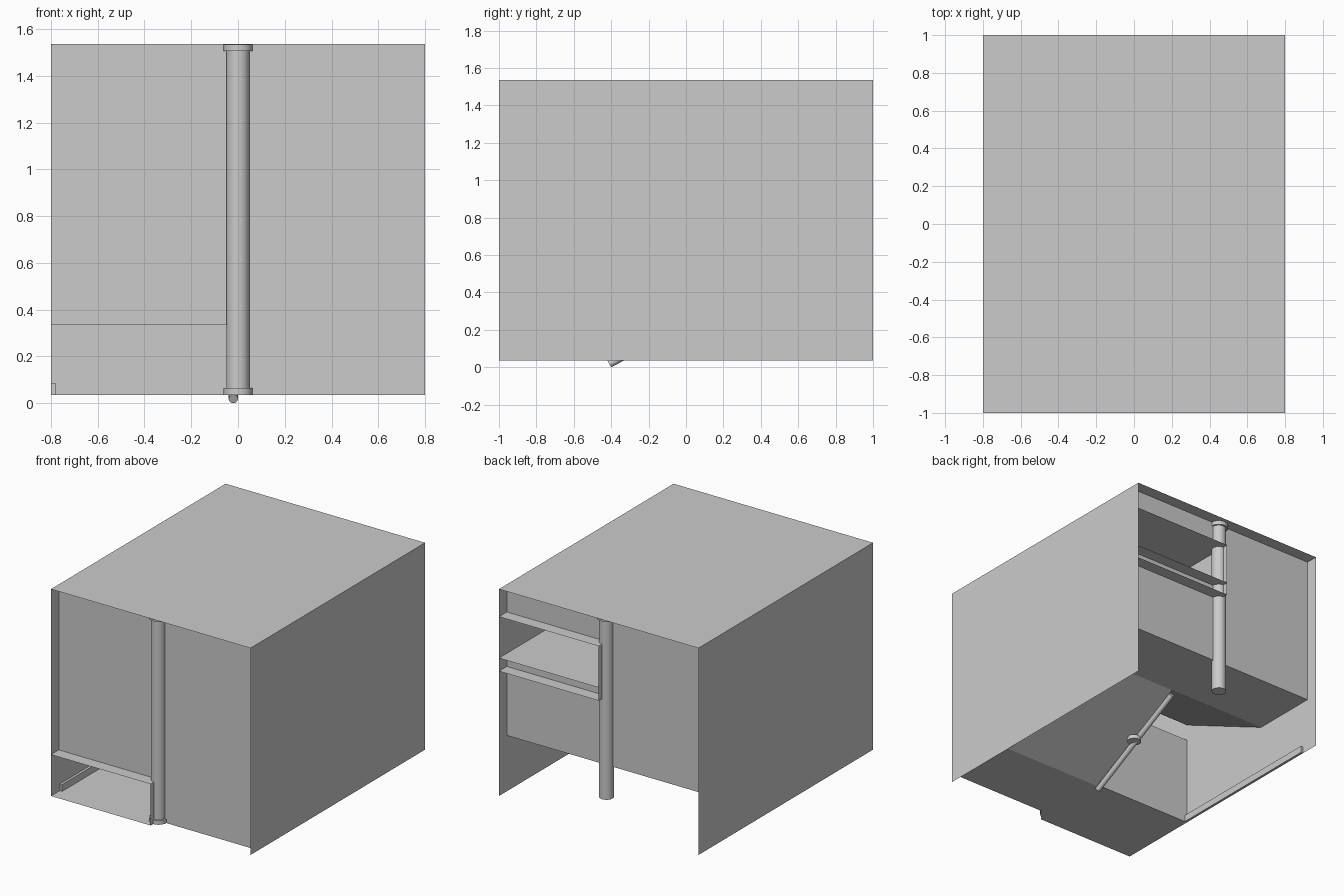
import bpy, bmesh, math
from mathutils import Vector

if "Cube" in bpy.data.objects:
    bpy.data.objects.remove(bpy.data.objects["Cube"])

W, L, Z0, Z1 = 0.8, 1.0, 0.035, 1.535   # half width, half length, bottom, top
IN = 0.91                               # recessed end wall position


def make(name, bm):
    me = bpy.data.meshes.new(name)
    bm.to_mesh(me)
    bm.free()
    ob = bpy.data.objects.new(name, me)
    bpy.context.collection.objects.link(ob)
    return ob


def faces(name, polys):
    """Thin sheet panels, each given by its corners."""
    bm = bmesh.new()
    for p in polys:
        bm.faces.new([bm.verts.new(c) for c in p])
    bmesh.ops.remove_doubles(bm, verts=bm.verts[:], dist=1e-4)
    return make(name, bm)


def strip(name, x0, x1, path):
    """Sheet following a y-z path, stretched between x0 and x1."""
    return faces(name, [[(x0, *a), (x1, *a), (x1, *b), (x0, *b)]
                        for a, b in zip(path, path[1:])])


def wall_y(y, x0, x1, z0, z1):
    return [(x0, y, z0), (x1, y, z0), (x1, y, z1), (x0, y, z1)]


def wall_x(x, y0, y1, z0, z1):
    return [(x, y0, z0), (x, y1, z0), (x, y1, z1), (x, y0, z1)]


def rod(name, a, b, r, sides=24):
    a, b = Vector(a), Vector(b)
    bpy.ops.mesh.primitive_cylinder_add(vertices=sides, radius=r, depth=(b - a).length,
                                        location=(a + b) / 2)
    ob = bpy.context.object
    ob.name = name
    ob.rotation_euler = (b - a).to_track_quat('Z', 'Y').to_euler()
    bpy.ops.object.shade_smooth_by_angle(angle=math.radians(40))
    return ob


# Outer shell: roof and two full-length side walls
faces("roof", [[(-W, -L, Z1), (W, -L, Z1), (W, L, Z1), (-W, L, Z1)]])
for side, x in (("left", -W), ("right", W)):
    faces(side + "_wall", [wall_x(x, -L, L, Z0, Z1)])

# Recessed end walls, each with one opening
HOOD_F, DECK, HOOD_B, LEDGE, BACK = 0.335, 1.035, 1.335, 0.94, 0.44
faces("front_wall", [wall_y(-IN, 0, W, Z0, Z1), wall_y(-IN, -W, 0, HOOD_F, Z1)])
faces("back_wall", [wall_y(IN, -W, 0, BACK, Z1), wall_y(IN, 0, W, BACK, DECK),
                    wall_y(IN, 0, W, HOOD_B, Z1)])

# Front opening: hood, cheek, floor and step wall
strip("front_hood", -W, 0, [(-L, HOOD_F), (-IN, HOOD_F)])
faces("front_cheek", [wall_x(0, -L, -IN, Z0, HOOD_F)])
strip("front_floor_left", -W, 0, [(-L, Z0), (-0.385, Z0), (-0.385, 0.69)])
bpy.ops.mesh.primitive_cube_add(size=1, location=(-0.79, -0.02, 0.06))
rail = bpy.context.object
rail.name = "floor_rail"
rail.scale = (0.018, 1.76, 0.05)

# Back opening: hood, cheek, deck and lower ledge
strip("back_hood", 0, W, [(L, HOOD_B), (0.4, HOOD_B)])
faces("back_cheek", [wall_x(0, IN, L, LEDGE, HOOD_B)])
strip("back_deck", 0, W, [(L, DECK), (-0.3, DECK)])
strip("back_ledge", 0, W, [(L, LEDGE), (IN, LEDGE)])

# Underside: level, ramp, level on the right; reversed ramp on the left
strip("right_ramp", 0, W, [(-IN, Z0), (-0.4, Z0), (0.41, BACK), (IN, BACK)])
strip("left_ramp", -W, 0, [(IN, BACK), (0.41, BACK), (-0.385, 0.81)])

# Central divider standing on the ramp
faces("divider", [[(0, -IN, Z0), (0, -0.4, Z0), (0, 0.41, BACK), (0, IN, BACK),
                   (0, IN, Z1), (0, -IN, Z1)]])

# Upright poles with collars, and the sloping tube under the ramp
for name, y, zb in (("front", -IN, Z0), ("middle", 0, 0.21), ("back", IN, 0.21)):
    rod(name + "_pole", (0, y, zb), (0, y, Z1), 0.05 if y else 0.035)
    rod(name + "_top_collar", (0, y, Z1 - 0.03), (0, y, Z1 - 0.001), 0.0625)
rod("front_foot_collar", (0, -IN, Z0), (0, -IN, Z0 + 0.03), 0.0625)
rod("middle_foot_collar", (0, 0, 0.21), (0, 0, 0.24), 0.05)
rod("ramp_tube", (-0.02, -0.41, 0.018), (-0.02, 0.38, 0.423), 0.02, 16)
